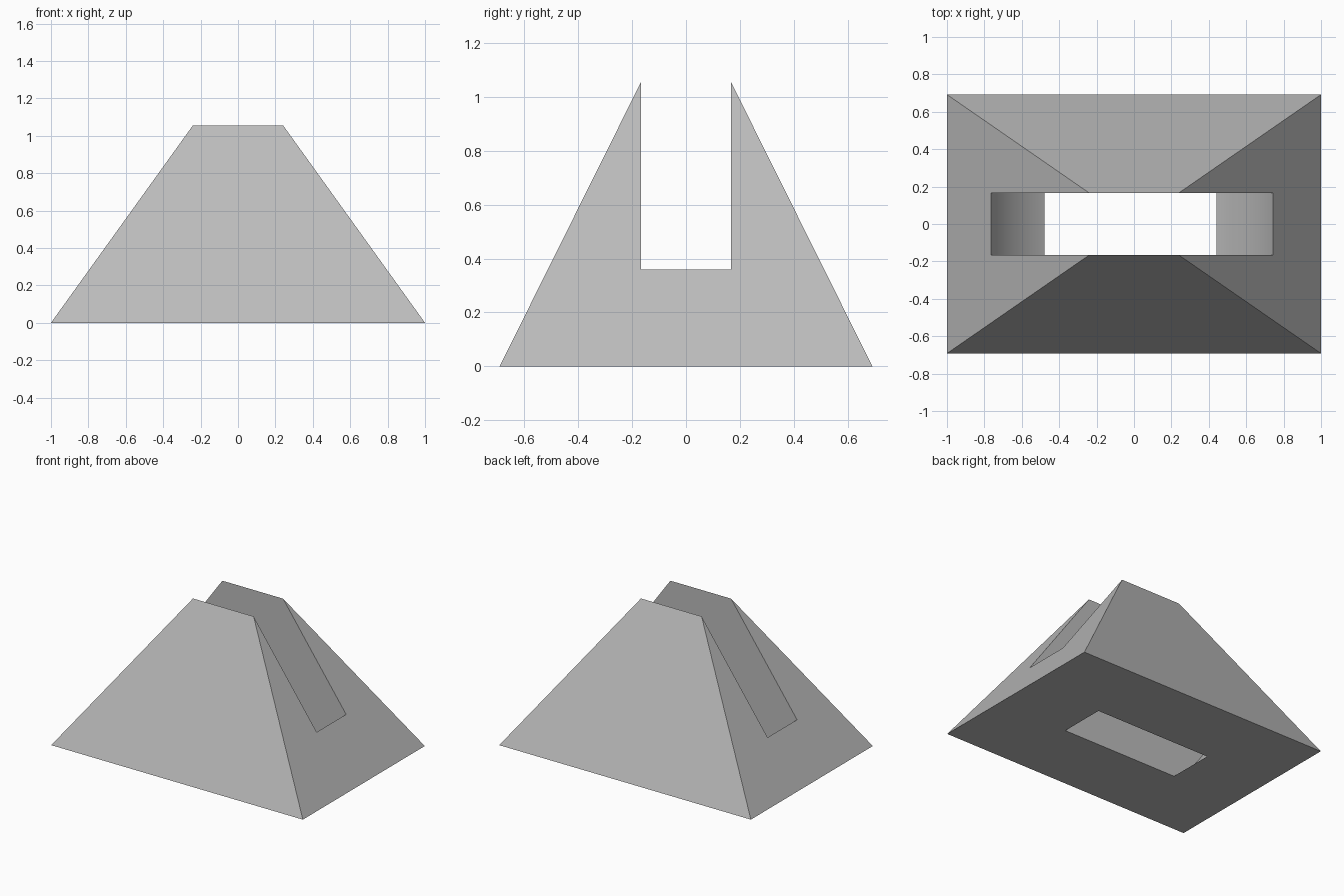
import bpy, math

if "Cube" in bpy.data.objects:
    bpy.data.objects.remove(bpy.data.objects["Cube"], do_unlink=True)

# Single plain grey
grey = bpy.data.materials.new("plain_grey")
grey.use_nodes = True
colour = (0.5, 0.5, 0.5, 1)
grey.diffuse_color = colour
grey.node_tree.nodes["Principled BSDF"].inputs["Base Color"].default_value = colour

# Tapered block: a cube whose top face is drawn in
HEIGHT = 1.06
bpy.ops.mesh.primitive_cube_add(size=2, location=(0, 0, 0))
block = bpy.context.object
block.name = "tapered_block"
for v in block.data.vertices:
    top = v.co.z > 0
    v.co.x *= 0.238 if top else 1.0
    v.co.y *= 0.165 if top else 0.692
    v.co.z = HEIGHT if top else 0.0
block.data.materials.append(grey)

# Round slot cutter: a wide disc lying across the block, breaking through the base
bpy.ops.mesh.primitive_cylinder_add(vertices=128, radius=0.831, depth=0.334,
                                    location=(-0.019, 0, 0.692),
                                    rotation=(math.pi / 2, 0, 0))
cutter = bpy.context.object
cutter.name = "slot_cutter"
cutter.data.materials.append(grey)

# Cut the slot
cut = block.modifiers.new("slot", "BOOLEAN")
cut.operation = "DIFFERENCE"
cut.solver = "EXACT"
cut.object = cutter
bpy.ops.object.select_all(action="DESELECT")
block.select_set(True)
bpy.context.view_layer.objects.active = block
bpy.ops.object.modifier_apply(modifier=cut.name)
bpy.data.objects.remove(cutter, do_unlink=True)

# Smooth the curved ends of the slot, keep the other edges sharp
bpy.ops.object.shade_smooth_by_angle(angle=math.radians(20))
